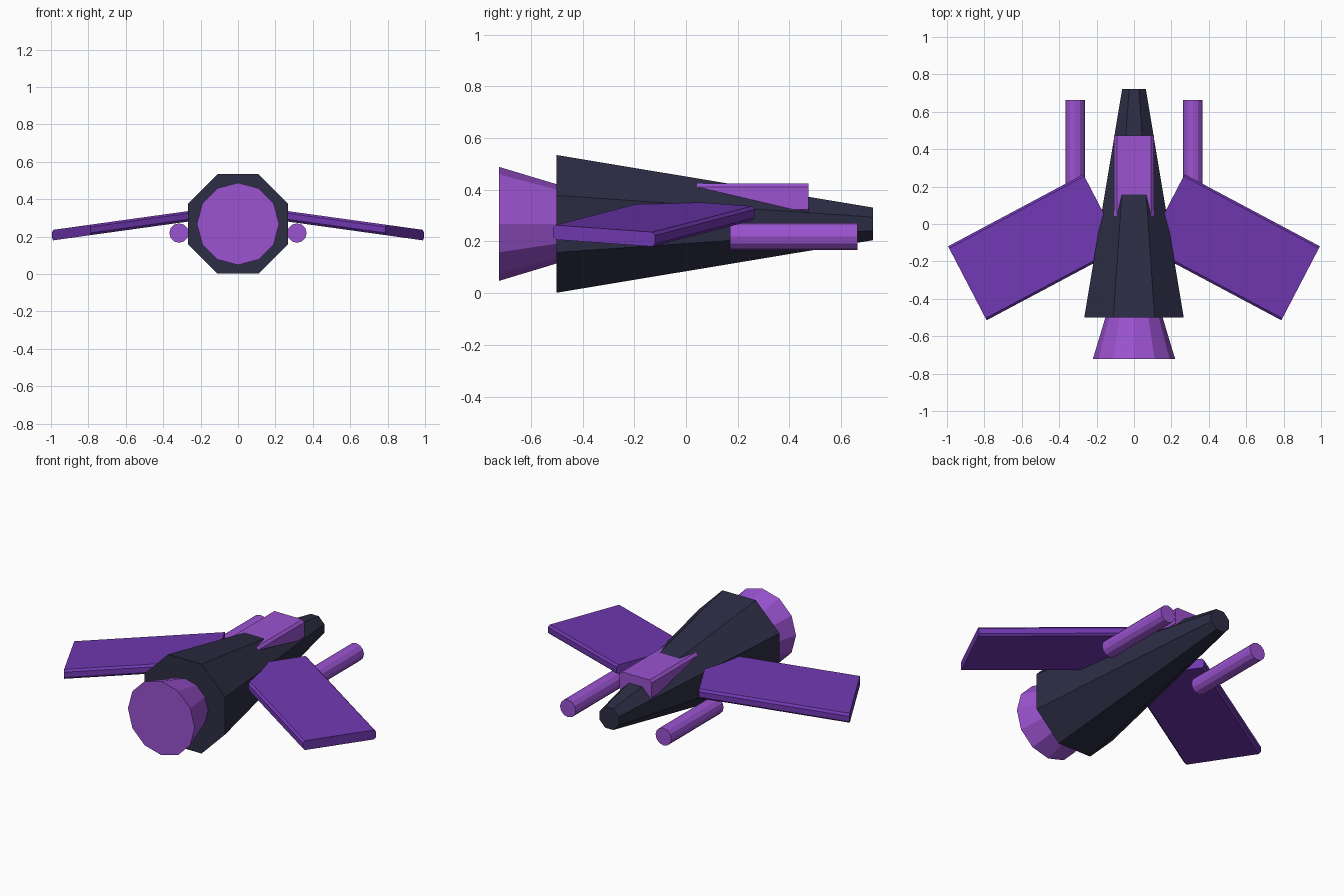
import bpy, bmesh
from math import cos, sin, tau
from mathutils import Vector

cube = bpy.data.objects.get("Cube")
if cube:
    bpy.data.objects.remove(cube, do_unlink=True)


def material(name, rgb):
    # 8-bit display colour converted to linear
    lin = [((c / 255 + 0.055) / 1.055) ** 2.4 for c in rgb]
    m = bpy.data.materials.new(name)
    m.use_nodes = True
    m.diffuse_color = (*lin, 1)
    m.node_tree.nodes["Principled BSDF"].inputs["Base Color"].default_value = (*lin, 1)
    return m


HULL = material("dark navy", (45, 45, 69))
WING = material("deep purple", (113, 56, 178))
TRIM = material("bright violet", (155, 83, 208))


def loft(name, rings, mat):
    """Skin a closed solid through two rings of points."""
    bm = bmesh.new()
    a, b = [[bm.verts.new(p) for p in ring] for ring in rings]
    n = len(a)
    for i in range(n):
        j = (i + 1) % n
        bm.faces.new((a[i], a[j], b[j], b[i]))
    bm.faces.new(a)
    bm.faces.new(b)
    bmesh.ops.recalc_face_normals(bm, faces=bm.faces)
    mesh = bpy.data.meshes.new(name)
    bm.to_mesh(mesh)
    bm.free()
    mesh.materials.append(mat)
    obj = bpy.data.objects.new(name, mesh)
    bpy.context.collection.objects.link(obj)
    return obj


def ring(r, x, y, z, sides, turn=0.0):
    angles = [tau * (i + turn) / sides for i in range(sides)]
    return [Vector((x + r * cos(t), y, z + r * sin(t))) for t in angles]


def chamfered(w, h, c):
    """Rectangle profile with cut corners, as (across, up) pairs."""
    return [(w - c, -h), (w, c - h), (w, h - c), (w - c, h),
            (c - w, h), (-w, h - c), (-w, c - h), (c - w, -h)]


AXIS_Z = 0.268
OCT = 1 / cos(tau / 16)  # flat-to-corner ratio of an octagon

# Tapered hull and flared engine nozzle
loft("fuselage", [ring(0.266 * OCT, 0, -0.5, AXIS_Z, 8, 0.5),
                  ring(0.063 * OCT, 0, 0.723, AXIS_Z, 8, 0.5)], HULL)
loft("engine_nozzle", [ring(0.22, 0, -0.722, AXIS_Z, 12),
                       ring(0.138, 0, -0.45, AXIS_Z, 12)], TRIM)

# Canopy block sunk into the hull
profile = chamfered(0.106, 0.058, 0.014)
loft("canopy", [[Vector((u, y, 0.367 + v)) for u, v in profile]
                for y in (-0.02, 0.474)], TRIM)

# Drooped, swept wings and the cannons beneath them
root, tip = Vector((0.168, 0.068)), Vector((0.891, -0.317))
chord = Vector((0.103, 0.198)).normalized()
slope = -0.139
for side, s in (("left", 1), ("right", -1)):
    rings = []
    for centre in (root, tip):
        pts = []
        for u, v in chamfered(0.223, 0.028, 0.012):
            p = centre + chord * u
            pts.append(Vector((s * p.x, p.y, 0.308 + slope * (p.x - 0.27) + v)))
        rings.append(pts)
    loft(side + "_wing", rings, WING)
    loft(side + "_cannon", [ring(0.052, s * 0.315, y, 0.219, 12)
                            for y in (0.17, 0.662)], TRIM)
